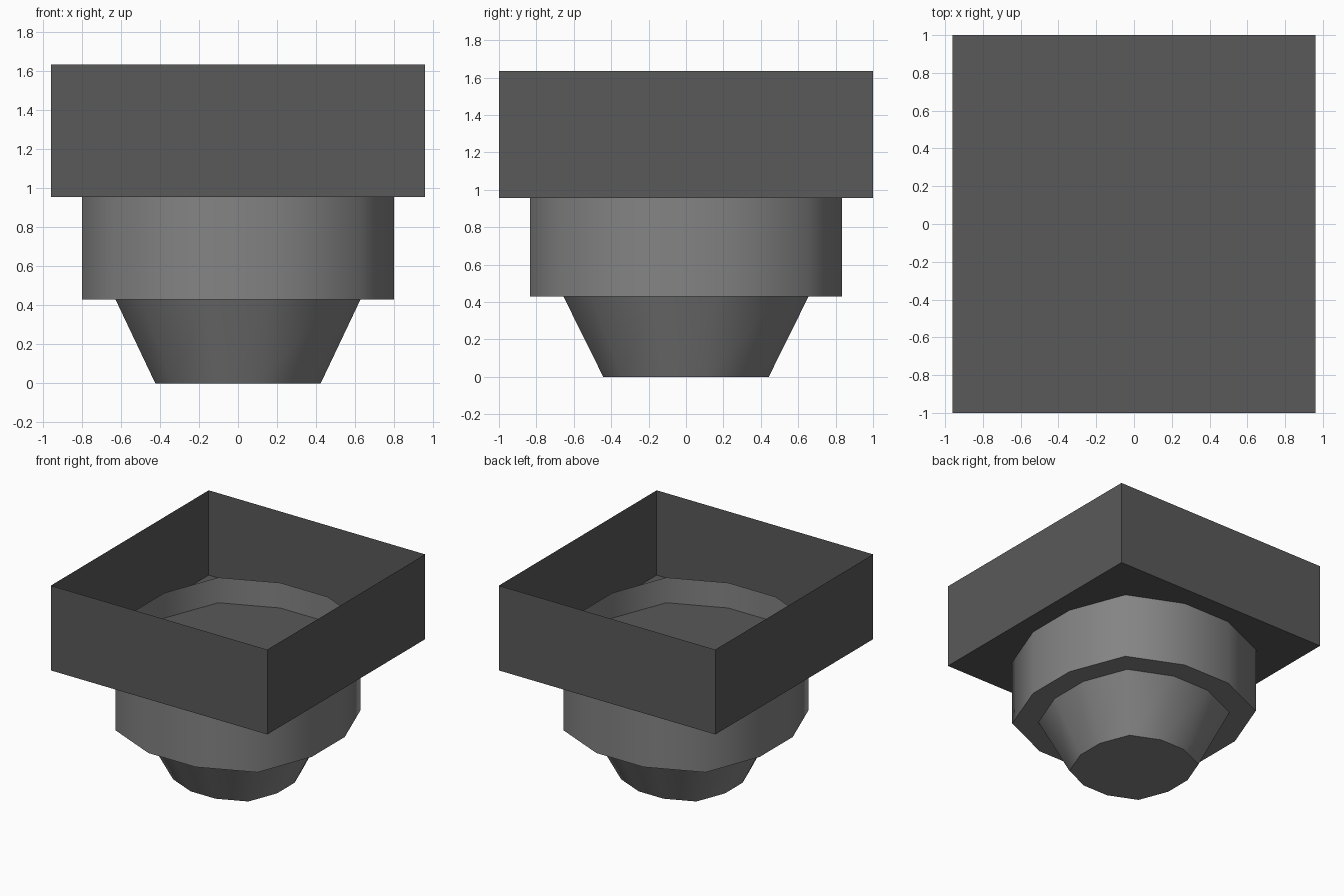
import bpy, bmesh, math

if "Cube" in bpy.data.objects:
    bpy.data.objects.remove(bpy.data.objects["Cube"])


def material(name, v):
    m = bpy.data.materials.new(name)
    m.diffuse_color = (v, v, v, 1)
    m.use_nodes = True
    m.node_tree.nodes["Principled BSDF"].inputs["Base Color"].default_value = m.diffuse_color
    return m


DARK = material("dark grey", 0.10)
LIGHT = material("mid grey", 0.23)

# Twelve-sided rounded-square outline: one quadrant, then mirrored
QUAD = [(0.80, 0.21), (0.63, 0.652), (0.21, 0.835)]
RING = (QUAD + [(-x, y) for x, y in reversed(QUAD)]
        + [(-x, -y) for x, y in QUAD] + [(x, -y) for x, y in reversed(QUAD)])
BOX = [(0.96, 1), (-0.96, 1), (-0.96, -1), (0.96, -1)]


def open_prism(name, outline, z0, z1, s0, s1, mat, smooth):
    """Open-topped shell with a closed bottom."""
    bm = bmesh.new()
    lo = [bm.verts.new((x * s0, y * s0, z0)) for x, y in outline]
    hi = [bm.verts.new((x * s1, y * s1, z1)) for x, y in outline]
    n = len(outline)
    for i in range(n):
        j = (i + 1) % n
        bm.faces.new((lo[i], lo[j], hi[j], hi[i]))
    bm.faces.new(lo[::-1])
    me = bpy.data.meshes.new(name)
    bm.to_mesh(me)
    bm.free()
    me.materials.append(mat)
    ob = bpy.data.objects.new(name, me)
    bpy.context.collection.objects.link(ob)
    if smooth:
        bpy.ops.object.select_all(action='DESELECT')
        ob.select_set(True)
        bpy.context.view_layer.objects.active = ob
        bpy.ops.object.shade_smooth_by_angle(angle=math.radians(50))
    return ob


# Square open tray on top
open_prism("tray", BOX, 0.955, 1.635, 1, 1, DARK, False)
# Collar, whose open rim rises through the tray floor
open_prism("collar", RING, 0.43, 1.157, 1, 1, LIGHT, True)
# Tapered foot
open_prism("tapered_foot", RING, 0.0, 0.43, 0.53, 0.785, LIGHT, True)
